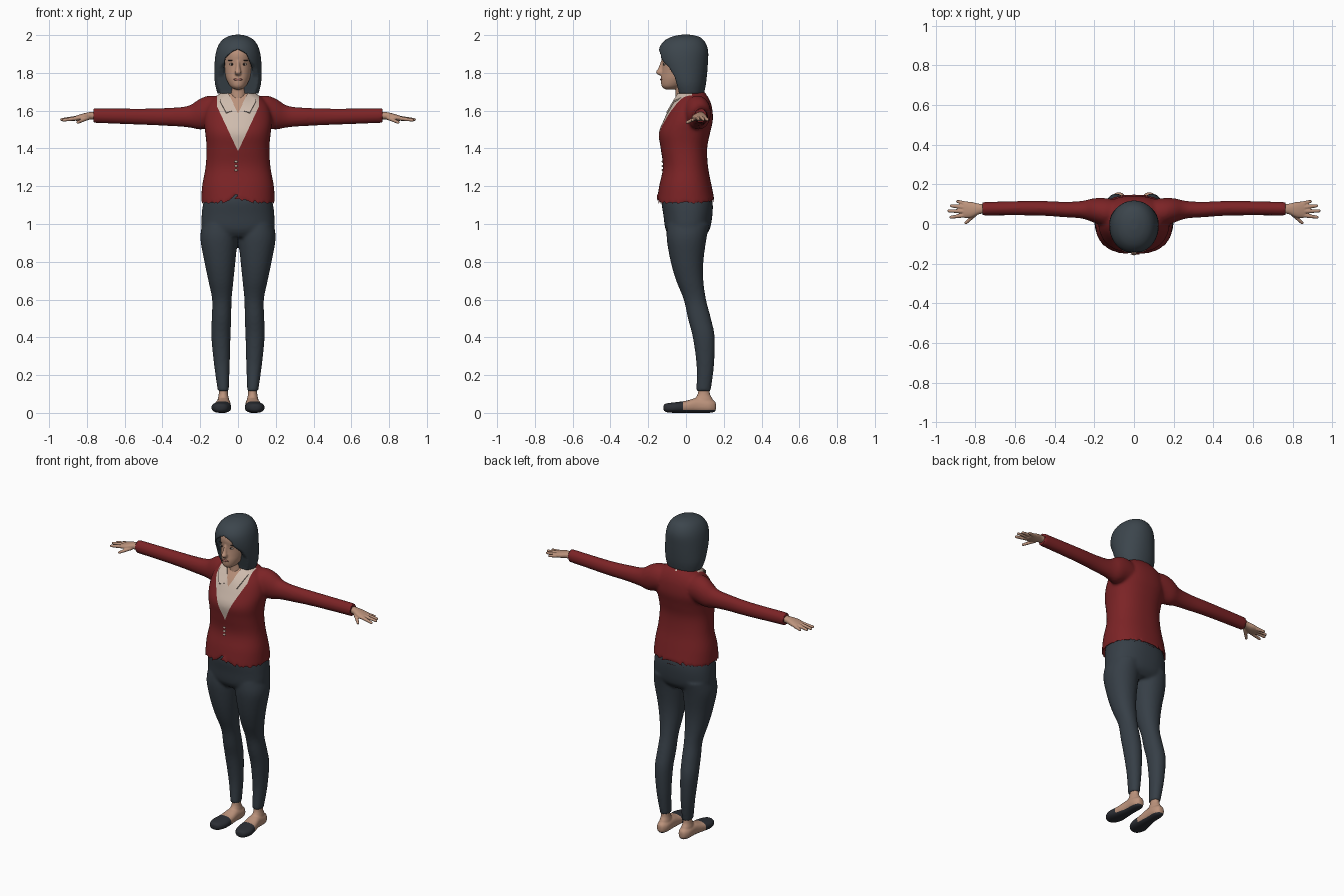
import bpy, bmesh, math
from mathutils import Vector, Matrix

if "Cube" in bpy.data.objects:
    bpy.data.objects.remove(bpy.data.objects["Cube"])


def material(name, r, g, b):
    m = bpy.data.materials.new(name)
    m.diffuse_color = (r, g, b, 1)
    m.use_nodes = True
    m.node_tree.nodes["Principled BSDF"].inputs["Base Color"].default_value = m.diffuse_color
    return m


RED = material("jacket red", .2, .017, .019)
SLATE = material("trouser slate", .037, .049, .062)
HAIR = material("hair slate", .045, .06, .073)
SKIN = material("skin", .5, .29, .2)
CREAM = material("shirt cream", .62, .5, .42)
BLACK = material("dark brown", .03, .02, .018)
SHOE = material("shoe dark", .025, .028, .035)
LIP = material("lip", .3, .12, .1)


def spline(rings, steps=4):
    """Catmull-Rom interpolation of ring parameters."""
    r = [Vector(q) for q in rings]
    r = [r[0]] + r + [r[-1]]
    out = []
    for i in range(1, len(r) - 2):
        a, b, c, d = r[i - 1:i + 3]
        for k in range(steps):
            t = k / steps
            out.append(b + (c - a) * (t / 2) + (a * 2 - b * 5 + c * 4 - d) * (t * t / 2)
                       + (b * 3 - a - c * 3 + d) * (t ** 3 / 2))
    return out + [r[-1]]


def band(z, x0, x1, yf, yb):
    """Horizontal ring given by its extents."""
    return (z, (x0 + x1) / 2, (yf + yb) / 2, (x1 - x0) / 2, (yb - yf) / 2)


def loft(bm, rings, axis="z", n=40, p=2.0, side=1):
    """Rings are (position on axis, centre a, centre b, radius a, radius b)."""
    loops = []
    for t, ca, cb, ra, rb in rings:
        loop = []
        for i in range(n):
            c, s = math.cos(math.tau * i / n), math.sin(math.tau * i / n)
            a = ca + ra * math.copysign(abs(c) ** (2 / p), c)
            b = cb + rb * math.copysign(abs(s) ** (2 / p), s)
            co = {"z": (a, b, t), "x": (t, a, b), "y": (a, t, b)}[axis]
            loop.append(bm.verts.new((co[0] * side, co[1], co[2])))
        loops.append(loop)
    for l0, l1 in zip(loops, loops[1:]):
        for i in range(n):
            bm.faces.new((l0[i], l0[(i + 1) % n], l1[(i + 1) % n], l1[i]))
    bm.faces.new(loops[0])
    bm.faces.new(loops[-1])


def rod(bm, p, q, r0, r1):
    """Tapered rod with a round tip."""
    p, q = Vector(p), Vector(q)
    rot = (q - p).to_track_quat("Z", "Y").to_matrix().to_4x4()
    bmesh.ops.create_cone(bm, cap_ends=True, segments=12, radius1=r0, radius2=r1,
                          depth=(q - p).length, matrix=Matrix.Translation((p + q) / 2) @ rot)
    bmesh.ops.create_uvsphere(bm, u_segments=12, v_segments=8, radius=r1, matrix=Matrix.Translation(q))


def build(name, bm, mats, voxel=0, smooth=0, cutters=(), planes=(), rule=None, solid=0):
    bmesh.ops.recalc_face_normals(bm, faces=bm.faces[:])
    ob = bpy.data.objects.new(name, bpy.data.meshes.new(name))
    bpy.context.collection.objects.link(ob)
    bm.to_mesh(ob.data)
    bm.free()
    for c in cutters:
        m = ob.modifiers.new("cut", "BOOLEAN")
        m.operation, m.object = "DIFFERENCE", c
    if solid:
        ob.modifiers.new("thick", "SOLIDIFY").thickness = solid
    if voxel:
        m = ob.modifiers.new("blend", "REMESH")
        m.mode, m.voxel_size = "VOXEL", voxel
    if smooth:
        ob.modifiers.new("soften", "SMOOTH").iterations = smooth
    dg = bpy.context.evaluated_depsgraph_get()
    me = bpy.data.meshes.new_from_object(ob.evaluated_get(dg))
    ob.modifiers.clear()
    ob.data = me
    me.materials.clear()
    for m in mats:
        me.materials.append(m)
    bm = bmesh.new()
    bm.from_mesh(me)
    for co, no in planes:      # crisp colour borders
        bmesh.ops.bisect_plane(bm, geom=bm.verts[:] + bm.edges[:] + bm.faces[:], dist=1e-5,
                               plane_co=co, plane_no=no)
    for f in bm.faces:
        f.material_index = rule(f.calc_center_median()) if rule else 0
    bm.to_mesh(me)
    bm.free()
    bpy.ops.object.select_all(action="DESELECT")
    ob.select_set(True)
    bpy.context.view_layer.objects.active = ob
    bpy.ops.object.shade_smooth_by_angle(angle=math.radians(50))
    return ob


def prism(name, pts, lo, hi, axis):
    """Hidden cutter: outline extruded along x or y."""
    bm = bmesh.new()
    ends = [[bm.verts.new((t, a, b) if axis == "x" else (a, t, b)) for a, b in pts] for t in (lo, hi)]
    bm.faces.new(ends[0])
    bm.faces.new(ends[1])
    for i in range(len(pts)):
        j = (i + 1) % len(pts)
        bm.faces.new((ends[0][i], ends[0][j], ends[1][j], ends[1][i]))
    ob = build(name, bm, [])
    ob.hide_render = True
    return ob


def sym(rows):
    return [band(z, -w, w, f, b) for z, w, f, b in rows]


# jacket, with shirt front and bare throat coloured inside the neckline
bm = bmesh.new()
torso = sym([(1.10, .196, -.157, .156), (1.2, .19, -.142, .136), (1.3, .172, -.122, .117),
             (1.4, .166, -.134, .112), (1.48, .173, -.144, .127), (1.55, .18, -.118, .142),
             (1.62, .165, -.084, .137), (1.67, .125, -.052, .118), (1.705, .07, -.03, .09)])
loft(bm, sym([(1.18, .15, -.115, .115)]) + spline(torso), n=64, p=2.3)
for v in bm.verts:
    if abs(v.co.z - 1.10) < .001 and v.co.y < 0 and abs(v.co.x) < .04:
        v.co.z += .055 * (1 - abs(v.co.x) / .04)
sleeve = spline([(.05, .06, 1.59, .06, .07), (.14, .06, 1.595, .07, .085), (.2, .068, 1.582, .062, .082),
                 (.26, .072, 1.569, .045, .058), (.35, .073, 1.567, .039, .049),
                 (.5, .08, 1.568, .037, .043), (.765, .077, 1.574, .034, .039)])
for s in (1, -1):
    loft(bm, sleeve, "x", 32, side=s)


def neckline(c):
    if c.y > .03 or abs(c.x) > .11:
        return 0
    if c.z - 1.585 > abs(c.x) * 2:
        return 2
    return 1 if c.z - 1.385 > abs(c.x) * 2.136 else 0


cuts = []
for s in (1, -1):
    cuts += [((0, 0, 1.385), (2.136 * s, 0, -1)), ((0, 0, 1.585), (2 * s, 0, -1)), ((.11 * s, 0, 0), (1, 0, 0))]
build("jacket_and_shirt", bm, [RED, CREAM, SKIN], .009, 4, planes=cuts, rule=neckline)

# jacket buttons
bm = bmesh.new()
for z in (1.285, 1.307, 1.33):
    bmesh.ops.create_uvsphere(bm, u_segments=12, v_segments=8, radius=1,
                              matrix=Matrix.Translation((-.01, -.124, z)) @ Matrix.Diagonal((.009, .005, .006, 1)))
build("jacket_buttons", bm, [CREAM])

# shirt collar
bm = bmesh.new()
upper = [(0, .075, 1.72), (.05, .055, 1.72), (.066, .01, 1.712), (.05, -.045, 1.69), (.008, -.09, 1.605)]
lower = [(0, .105, 1.69), (.07, .085, 1.688), (.10, .01, 1.685), (.095, -.07, 1.65), (.062, -.105, 1.59)]
for s in (1, -1):
    u, l = [[bm.verts.new((x * s, y, z)) for x, y, z in row] for row in (upper, lower)]
    for i in range(4):
        bm.faces.new((u[i], u[i + 1], l[i + 1], l[i]))
bmesh.ops.remove_doubles(bm, verts=bm.verts[:], dist=1e-4)
build("shirt_collar", bm, [CREAM], solid=.008)

# trousers
bm = bmesh.new()
loft(bm, spline(sym([(.93, .15, -.08, .09), (.97, .19, -.108, .125), (1.05, .192, -.12, .14),
                     (1.12, .182, -.13, .14), (1.165, .165, -.12, .12)])), n=48, p=2.3)
leg = [band(*r) for r in [(.115, .049, .107, .054, .131), (.25, .044, .126, .056, .148), (.4, .04, .141, .036, .152),
                          (.5, .036, .139, .01, .132), (.6, .034, .137, -.012, .106), (.7, .024, .157, -.052, .092),
                          (.8, .014, .178, -.081, .092), (.92, .002, .199, -.102, .108), (1.0, 0, .19, -.1, .125)]]
for s in (1, -1):
    loft(bm, spline(leg), n=32, p=2.1, side=s)
build("trousers", bm, [SLATE], .009, 4)

# feet: bare heel and instep, dark toe cap and sole
foot = spline([(-.119, .092, .028, .014, .012), (-.105, .091, .027, .036, .023), (-.06, .089, .028, .052, .028),
               (0, .083, .032, .046, .032), (.06, .078, .04, .039, .04), (.12, .077, .036, .037, .036),
               (.15, .077, .034, .024, .029), (.159, .077, .034, .011, .014)])
ankle = spline([band(*r) for r in [(.03, .042, .112, .04, .145), (.07, .047, .108, .045, .142),
                                   (.1, .053, .102, .062, .127), (.15, .055, .1, .068, .125)]])
for s, side in ((1, "left"), (-1, "right")):
    bm = bmesh.new()
    loft(bm, foot, "y", 28, 2.4, s)
    loft(bm, ankle, "z", 28, 2, s)
    build(side + "_foot_and_shoe", bm, [SKIN, SHOE], .005, 3,
          planes=[((0, -.015, 0), (0, 1, 0)), ((0, 0, .014), (0, 0, 1))],
          rule=lambda c: int(c.y < -.015 or c.z < .014))

# hands
palm = spline([(.74, .077, 1.573, .024, .02), (.78, .076, 1.573, .026, .02), (.82, .072, 1.566, .039, .019),
               (.855, .072, 1.56, .041, .014), (.865, .072, 1.559, .036, .01)])
fingers = [((.845, .102, 1.559), (.89, .114, 1.552)), ((.855, .084, 1.562), (.922, .092, 1.553)),
           ((.855, .064, 1.562), (.934, .066, 1.553)), ((.85, .045, 1.56), (.924, .034, 1.55)),
           ((.795, .055, 1.562), (.848, .006, 1.538))]
for s, side in ((1, "left"), (-1, "right")):
    bm = bmesh.new()
    loft(bm, palm, "x", 24, 2.2, s)
    for p, q in fingers:
        rod(bm, (p[0] * s, p[1], p[2]), (q[0] * s, q[1], q[2]), .0115, .008)
    build(side + "_hand", bm, [SKIN], .0035, 2)

# head with nose, ears hidden by hair, and neck
bm = bmesh.new()
loft(bm, spline(sym([(1.713, .02, -.112, -.06), (1.73, .042, -.129, -.02), (1.765, .061, -.133, .03),
                     (1.8, .071, -.129, .06), (1.845, .078, -.126, .08), (1.9, .079, -.131, .09),
                     (1.95, .065, -.11, .08), (1.975, .03, -.06, .04)])), n=40)
loft(bm, spline(sym([(1.58, .055, -.06, .07), (1.66, .05, -.055, .06), (1.78, .052, -.055, .06)])), n=32)
loft(bm, spline([(1.865, 0, -.122, .008, .01), (1.825, 0, -.131, .012, .016),
                 (1.802, 0, -.138, .018, .022), (1.788, 0, -.13, .013, .014)]), n=20)
build("head_and_neck", bm, [SKIN], .005, 3)

# facial details
for name, mat, xs, y, z, size in [("eye_whites", CREAM, (-.032, .032), -.114, 1.846, (.015, .006, .006)),
                                  ("irises", BLACK, (-.032, .032), -.118, 1.846, (.006, .004, .006)),
                                  ("eyebrows", BLACK, (-.034, .034), -.115, 1.866, (.02, .006, .003)),
                                  ("lips", LIP, (0,), -.13, 1.765, (.024, .007, .007))]:
    bm = bmesh.new()
    for x in xs:
        bmesh.ops.create_uvsphere(bm, u_segments=16, v_segments=10, radius=1,
                                  matrix=Matrix.Translation((x, y, z)) @ Matrix.Diagonal((*size, 1)))
    build(name, bm, [mat])

# bobbed hair, opened around the face
arch = prism("face_cutter", [(-.07, 1.5), (-.077, 1.8), (-.066, 1.88), (-.03, 1.912), (.0, 1.925), (.045, 1.9),
                             (.077, 1.82), (.07, 1.5)], -.3, -.06, "y")
slant = prism("hair_side_cutter", [(-.3, 1.87), (-.13, 1.87), (-.09, 1.83), (-.06, 1.78), (-.038, 1.7),
                                   (-.035, 1.5), (-.3, 1.5)], -.3, .3, "x")
bm = bmesh.new()
loft(bm, spline(sym([(1.69, .108, -.07, .095), (1.75, .123, -.1, .107), (1.85, .124, -.14, .116),
                     (1.92, .114, -.145, .117), (1.965, .092, -.12, .1), (1.99, .06, -.08, .072),
                     (2.002, .02, -.03, .028)])), n=48, p=2.1)
build("hair", bm, [HAIR], .006, 3, cutters=[arch, slant])
for c in (arch, slant):
    bpy.data.objects.remove(c)
